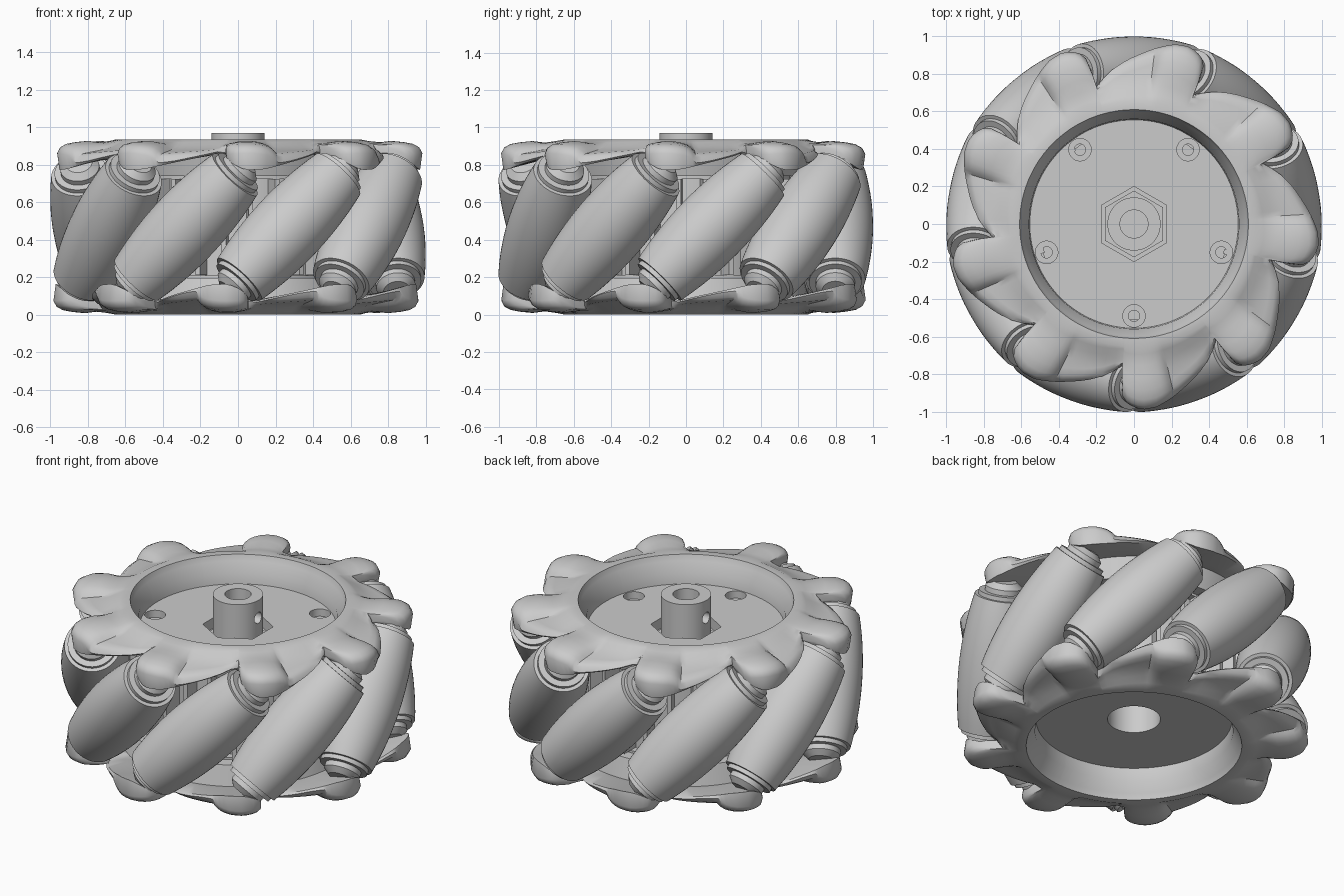
import bpy, bmesh, math
from mathutils import Matrix, Vector

cube = bpy.data.objects.get("Cube")
if cube:
    bpy.data.objects.remove(cube)

COUNT = 9                     # rollers around the wheel
STEP = 360 / COUNT
START = -70.3                 # angle of the first roller
LEAD = 23.5                   # angle from a roller's middle to the lobe holding its end
MID = 0.468                   # half height of the wheel body
AXIS = 0.80                   # distance of roller axles from the centre

grey = bpy.data.materials.new("light_grey")
grey.use_nodes = True
grey.diffuse_color = (0.6, 0.6, 0.6, 1)
grey.node_tree.nodes["Principled BSDF"].inputs["Base Color"].default_value = (0.6, 0.6, 0.6, 1)


def smooth(ob, angle=30):
    bpy.ops.object.select_all(action='DESELECT')
    ob.select_set(True)
    bpy.context.view_layer.objects.active = ob
    bpy.ops.object.shade_smooth_by_angle(angle=math.radians(angle))


def add(name, bm):
    """Turn a bmesh into a named object."""
    bmesh.ops.recalc_face_normals(bm, faces=bm.faces)
    mesh = bpy.data.meshes.new(name)
    bm.to_mesh(mesh)
    bm.free()
    ob = bpy.data.objects.new(name, mesh)
    bpy.context.collection.objects.link(ob)
    mesh.materials.append(grey)
    return ob


def lathe(profile, steps=48):
    """Revolve (radius, z) points around z and cap both ends."""
    bm = bmesh.new()
    rings = [[bm.verts.new((r * math.cos(a), r * math.sin(a), z))
              for a in (math.tau * (i + 0.5) / steps for i in range(steps))] for r, z in profile]
    for low, high in zip(rings, rings[1:]):
        for i in range(steps):
            j = (i + 1) % steps
            bm.faces.new((low[i], low[j], high[j], high[i]))
    bm.faces.new(rings[0])
    bm.faces.new(rings[-1])
    return bm


def rod(radius, low, high, steps=32):
    return lathe([(radius, low), (radius, high)], steps)


def cut(target, bm):
    """Subtract a solid from the target object."""
    tool = add("cutter", bm)
    tool.hide_render = True
    mod = target.modifiers.new("cut", 'BOOLEAN')
    mod.object = tool
    mod.solver = 'EXACT'
    bpy.context.view_layer.objects.active = target
    bpy.ops.object.modifier_apply(modifier=mod.name)
    bpy.data.objects.remove(tool)


def blend(table, x):
    """Linear interpolation in a list of (x, value) pairs."""
    for (x0, v0), (x1, v1) in zip(table, table[1:]):
        if x <= x1:
            return v0 + (v1 - v0) * (x - x0) / (x1 - x0)
    return table[-1][1]


# Barrel rollers: radius follows the wheel's outer cylinder, stepped axle at both ends
half = []
for i in range(9):
    s = 0.395 * i / 8
    half.append((math.sqrt(1 - s * s / 2) - AXIS, s))
half += [(0.14, 0.395), (0.14, 0.42), (0.105, 0.42), (0.105, 0.45), (0.07, 0.48)]
profile = [(r, -s) for r, s in reversed(half[1:])] + half
for k in range(COUNT):
    bm = lathe(profile)
    bm.transform(Matrix.Rotation(math.radians(START + k * STEP), 4, 'Z')
                 @ Matrix.Translation((AXIS, 0, MID))
                 @ Matrix.Rotation(math.radians(-45), 4, 'X'))
    smooth(add("roller_%d" % (k + 1), bm))

# Side plates: a sloping ring whose outer edge swells into leaning, domed lobes
OUTLINE = [(-8, 0.76), (-7.7, 0.84), (-7, 0.92), (-5.5, 0.955), (-3, 0.98), (0, 0.99), (4, 0.983),
           (9, 0.95), (15, 0.905), (20, 0.87), (25, 0.83), (29, 0.79), (32, 0.76)]
UNDER = [(-8, 0.85), (-5, 0.805), (-1, 0.772), (5, 0.775), (14, 0.81), (30, 0.865), (32, 0.87)]
OFFSETS = [-8, -7.7, -7, -5.5, -4, -2, 0, 2, 4, 6, 7.5, 9, 10, 12, 15, 18, 21, 25, 29]
SLOPE = [(0.655, 0.935), (0.76, 0.885), (0.99, 0.842)]


def top_height(radius, offset):
    """Sloping plate with a half-round ridge running out to the lobe tip."""
    ridge = math.sqrt(max(0, 1 - (offset / 9.5) ** 2))
    return blend(SLOPE, radius) + 0.06 * ridge * min(1, max(0, radius - 0.66) / 0.18)


def plate_section(offset):
    """Closed (radius, z) section of the upper plate at an angle from the lobe tip."""
    edge = blend(OUTLINE, offset)
    under = blend(UNDER, offset)
    section = [(0.553, 0.74), (0.56, 0.84), (0.598, 0.90), (0.61, 0.935), (0.655, 0.935)]
    for f in (0.12, 0.3, 0.5, 0.7, 0.85, 0.95):
        r = 0.655 + (edge - 0.655) * f
        section.append((r, top_height(r, offset) - 0.012 * (f > 0.9)))
    section += [(edge, max(top_height(edge, offset) - 0.04, under + 0.008)), (edge - 0.012, under),
                (0.73, max(under, 0.84)), (0.66, 0.86), (0.63, 0.74)]
    return section


def plate():
    bm = bmesh.new()
    columns = []
    for k in range(COUNT):
        for offset in OFFSETS:
            a = math.radians(START + LEAD + k * STEP + offset)
            columns.append([bm.verts.new((r * math.cos(a), r * math.sin(a), z))
                            for r, z in plate_section(offset)])
    for i, here in enumerate(columns):
        after = columns[(i + 1) % len(columns)]
        for j in range(len(here)):
            n = (j + 1) % len(here)
            bm.faces.new((here[j], here[n], after[n], after[j]))
    return bm


smooth(add("upper_plate", plate()), 40)
a = math.radians(START)
bm = plate()
bm.transform(Matrix.Translation((0, 0, MID))
             @ Matrix.Rotation(math.pi, 4, Vector((math.cos(a), math.sin(a), 0)))
             @ Matrix.Translation((0, 0, -MID)))
smooth(add("lower_plate", bm), 40)

# Hub core with recessed faces on both sides
hub = add("hub", lathe([(0.558, 0.175), (0.558, 0.21), (0.51, 0.21), (0.51, 0.725),
                        (0.558, 0.725), (0.558, 0.775)], 72))
cut(hub, rod(0.2, 0.71, 0.8, 6))
cut(hub, rod(0.15, 0.1, 0.5))
for k in range(5):
    a = math.radians(-90 + 72 * k)
    for radius, depth in ((0.06, 0.73), (0.03, 0.66)):
        bm = rod(radius, depth, 0.8, 24)
        bm.transform(Matrix.Translation((0.49 * math.cos(a), 0.49 * math.sin(a), 0)))
        cut(hub, bm)
smooth(hub)

# Hexagonal insert inside the recess
add("hex_insert", rod(0.178, 0.70, 0.72, 6))

# Shaft boss with a bore and a set-screw hole across it
boss = add("shaft_boss", rod(0.142, 0.70, 0.97, 48))
cut(boss, rod(0.075, 0.72, 1.0))
bm = rod(0.035, -0.3, 0.3, 24)
bm.transform(Matrix.Translation((0, 0, 0.86)) @ Matrix.Rotation(math.pi / 2, 4, 'Y'))
cut(boss, bm)
smooth(boss)

# Upright ribs joining the two plates behind the rollers
bm = bmesh.new()
for k in range(3 * COUNT):
    place = (Matrix.Rotation(math.radians(START + k * STEP / 3), 4, 'Z')
             @ Matrix.Translation((0.56, 0, MID)) @ Matrix.Diagonal((0.12, 0.025, 0.512, 1)))
    bmesh.ops.create_cube(bm, size=1, matrix=place)
add("ribs", bm)
